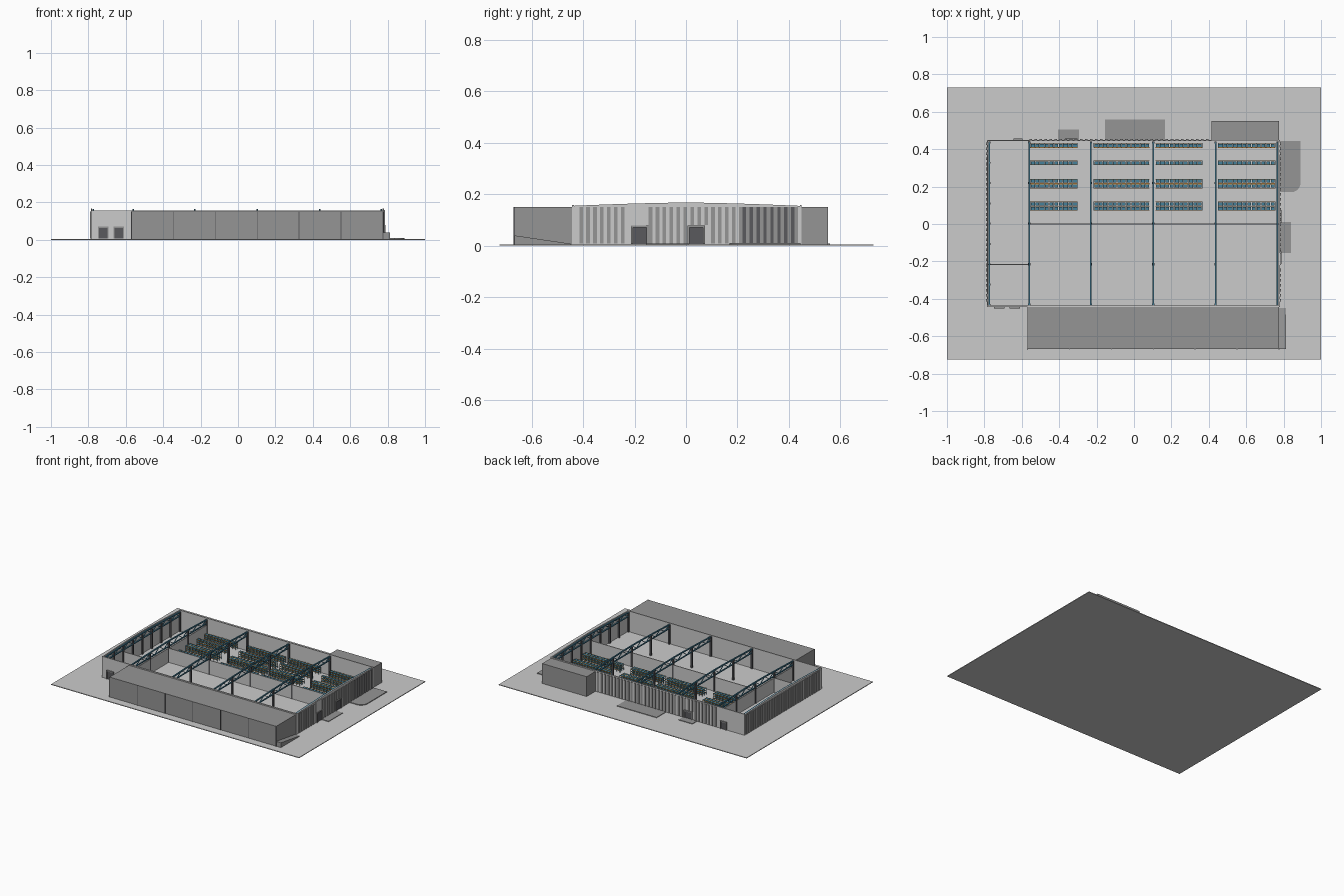
import bpy, bmesh, math
from mathutils import Vector, Matrix

if "Cube" in bpy.data.objects:
    bpy.data.objects.remove(bpy.data.objects["Cube"])


def mat(name, c):
    m = bpy.data.materials.new(name)
    m.diffuse_color = (*c, 1)
    m.use_nodes = True
    m.node_tree.nodes["Principled BSDF"].inputs["Base Color"].default_value = m.diffuse_color
    return m


BLUE = mat("steel_blue", (0.06, 0.22, 0.33))
ORANGE = mat("beam_orange", (0.75, 0.35, 0.08))
DARK = mat("dark_grey", (0.1, 0.1, 0.11))
MID = mat("mid_grey", (0.3, 0.3, 0.3))
LIGHT = mat("light_grey", (0.55, 0.55, 0.55))


def finish(name, bm, m=None):
    bmesh.ops.recalc_face_normals(bm, faces=bm.faces)
    me = bpy.data.meshes.new(name)
    bm.to_mesh(me)
    bm.free()
    if m:
        me.materials.append(m)
    ob = bpy.data.objects.new(name, me)
    bpy.context.collection.objects.link(ob)
    return ob


def add_box(bm, x0, x1, y0, y1, z0, z1):
    M = Matrix.Translation(((x0 + x1) / 2, (y0 + y1) / 2, (z0 + z1) / 2))
    bmesh.ops.create_cube(bm, size=1, matrix=M @ Matrix.Diagonal((x1 - x0, y1 - y0, z1 - z0, 1)))


def add_bar(bm, p, q, w):
    p, q = Vector(p), Vector(q)
    d = q - p
    M = Matrix.Translation((p + q) / 2) @ d.to_track_quat('Z', 'Y').to_matrix().to_4x4()
    bmesh.ops.create_cube(bm, size=1, matrix=M @ Matrix.Diagonal((w, w, d.length, 1)))


def boxes(name, items, m=None):
    bm = bmesh.new()
    for b in items:
        add_box(bm, *b)
    return finish(name, bm, m)


def prism(name, pts, offset, m=None):
    bm = bmesh.new()
    f = bm.faces.new([bm.verts.new(p) for p in pts])
    ext = bmesh.ops.extrude_face_region(bm, geom=[f])
    bmesh.ops.translate(bm, verts=[v for v in ext['geom'] if isinstance(v, bmesh.types.BMVert)], vec=offset)
    return finish(name, bm, m)


def roof_z(y):
    return 0.168 - 0.013 * (abs(y) / 0.445) ** 1.5


X0, X1, Y0, Y1, G, T = -0.787, 0.78, -0.443, 0.45, 0.006, 0.007

# Ground and pavements
boxes("ground_slab", [(-1, 1, -0.725, 0.73, 0, 0.005)], LIGHT)
boxes("building_floor", [(X0, X1, Y0, Y1, 0.004, 0.007)], LIGHT)
boxes("pavement", [(X1, 0.84, -0.155, 0.01, 0.003, 0.009),
                   (-0.155, 0.165, Y1, 0.56, 0.003, 0.009),
                   (-0.405, -0.295, Y1, 0.505, 0.003, 0.009)], MID)
r = 0.05
arc = [(0.89 - r + r * math.cos(a), 0.17 + r - r * math.sin(a), 0.003)
       for a in [i * math.pi / 16 for i in range(9)]]
prism("rounded_pavement", [(X1, 0.445, 0.003), (0.89, 0.445, 0.003)] + arc + [(X1, 0.17, 0.003)], (0, 0, 0.007), MID)

# Long walls and gently arched end walls
boxes("long_walls", [(X0, X1, Y0, Y0 + T, 0.004, 0.158), (X0, X1, Y1 - T, Y1, 0.004, 0.158)], LIGHT)
ys = [Y0 + (Y1 - Y0) * i / 16 for i in range(17)]
for name, x in (("left_end_wall", X0), ("right_end_wall", X1 - T)):
    prism(name, [(x, Y0, 0.004)] + [(x, y, roof_z(y)) for y in ys] + [(x, Y1, 0.004)], (T, 0, 0), LIGHT)

# Vertical cladding fins, interrupted by doors and plain panels
P, W, D = 0.027, 0.014, 0.005
DOORS_R = [(-0.21, -0.15), (0.01, 0.07)]
right, left, back, slots = [], [], [], []
for i in range(32):
    y = -0.415 + i * P
    if y + W > 0.445:
        continue
    left.append((X0 - D, X0, y, y + W, 0.008, 0.15))
    if -0.235 < y < -0.15:
        continue
    low = 0.08 if -0.005 < y < 0.072 else 0.008
    right.append((X1, X1 + D, y, y + W, low, 0.15))
    if y > 0.2 and y + P < 0.445:
        slots.append((X1, X1 + 0.001, y + W, y + P, 0.008, 0.15))
x = -0.56
while x < 0.40:
    low = 0.065 if -0.375 < x < -0.29 else 0.008
    back.append((x, x + W, Y1, Y1 + D, low, 0.15))
    x += P
boxes("cladding_fins", right + left + back, MID)
boxes("dark_slots", slots, DARK)
boxes("plain_panels", [(X1, X1 + D, -0.22, -0.155, 0.075, 0.16)], LIGHT)

# Doors with surrounding frames
leaves, frames = [], []
for a, b in DOORS_R:
    leaves.append((X1, X1 + 0.003, a, b, G, 0.075))
    frames += [(X1, X1 + 0.009, a - 0.004, a + 0.004, G, 0.075), (X1, X1 + 0.009, b - 0.004, b + 0.004, G, 0.075),
               (X1, X1 + 0.009, a - 0.004, b + 0.004, 0.071, 0.079)]
for c, w, h, y, s in ((-0.72, 0.025, 0.067, Y0, -1), (-0.637, 0.025, 0.067, Y0, -1),
                      (-0.335, 0.03, 0.06, Y1, 1), (-0.62, 0.022, 0.06, Y1, 1)):
    span = lambda d: sorted((y, y + s * d))
    leaves.append((c - w, c + w, *span(0.003), G, h))
    for k in (-w, w):
        frames.append((c + k - 0.003, c + k + 0.003, *span(0.008), G, h))
    frames.append((c - w - 0.003, c + w + 0.003, *span(0.008), h - 0.004, h + 0.003))
boxes("doors", leaves, DARK)
boxes("door_frames", frames, MID)

# Front and back annexes with panel joints, loading ramp
boxes("front_annex", [(-0.57, 0.775, -0.667, Y0, 0.004, 0.15)], MID)
boxes("front_annex_joints", [(-0.57 + 1.345 * i / 6 - 0.002, -0.57 + 1.345 * i / 6 + 0.002, -0.67, -0.666, 0.004, 0.15)
                             for i in range(7)], DARK)
boxes("back_annex", [(0.415, 0.775, Y1, 0.552, 0.004, 0.15)], MID)
prism("side_ramp", [(0.775, -0.667, 0.004), (0.775, -0.667, 0.04), (0.775, -0.45, 0.008), (0.775, -0.45, 0.004)],
      (0.038, 0, 0), MID)

# Interior partitions
boxes("partitions", [(-0.563, -0.557, Y0 + T, Y1 - T, G, 0.11),
                     (-0.56, X1 - T, -0.003, 0.003, G, 0.11),
                     (X0 + T, -0.56, -0.219, -0.213, G, 0.11)], LIGHT)

# Roof trusses on columns
bm = bmesh.new()
cols = []
N = 16
for x in (-0.56, -0.23, 0.103, 0.436):
    pts = [-0.432 + 0.868 * i / N for i in range(N + 1)]
    for i in range(N):
        a, b = pts[i], pts[i + 1]
        ta, tb = roof_z(a) - 0.007, roof_z(b) - 0.007
        add_bar(bm, (x, a, ta), (x, b, tb), 0.008)
        add_bar(bm, (x, a, 0.122), (x, b, 0.122), 0.007)
        lo, hi = ((x, a, 0.122), (x, b, tb)) if i % 2 else ((x, a, ta), (x, b, 0.122))
        add_bar(bm, lo, hi, 0.004)
    for y in pts[::4]:
        add_bar(bm, (x, y, 0.12), (x, y, roof_z(y) - 0.007), 0.006)
        cols.append((x - 0.006, x + 0.006, y - 0.006, y + 0.006, G, 0.15))
# End frames against the gable walls
for x in (X0 + 0.014, X1 - 0.014):
    pts = [-0.432 + 0.868 * i / 8 for i in range(9)]
    for i in range(9):
        y = pts[i]
        cols.append((x - 0.005, x + 0.005, y - 0.005, y + 0.005, G, 0.15))
        if i < 8:
            b = pts[i + 1]
            add_bar(bm, (x, y, roof_z(y) - 0.007), (x, b, roof_z(b) - 0.007), 0.008)
            add_bar(bm, (x, y, 0.122), (x, b, 0.122), 0.007)
            m = (y + b) / 2
            for e in (y, b):
                add_bar(bm, (x, e, 0.122), (x, m, roof_z(m) - 0.007), 0.004)
finish("roof_trusses", bm, BLUE)
boxes("columns", cols, DARK)

# Pallet racks: posts, beams and shelf decks
posts, beams, decks = [], [], []
for xa, xb in ((-0.555, -0.303), (-0.215, 0.083), (0.115, 0.365), (0.45, 0.755)):
    n = round((xb - xa) / 0.025)
    for yc in (0.42, 0.327, 0.229, 0.203, 0.107, 0.084):
        y0, y1 = yc - 0.011, yc + 0.011
        for i in range(n + 1):
            x = xa + (xb - xa) * i / n
            for y in (y0, y1):
                posts.append((x - 0.0012, x + 0.0012, y - 0.0012, y + 0.0012, G, 0.055))
            posts.append((x - 0.001, x + 0.001, y0, y1, 0.052, 0.054))
        for z in (0.02, 0.036, 0.052):
            for y in (y0, y1):
                beams.append((xa, xb, y - 0.0015, y + 0.0015, z - 0.002, z + 0.001))
            for i in range(n):
                x = xa + (xb - xa) * i / n
                w = (xb - xa) / n
                decks.append((x + 0.003, x + w - 0.003, y0 + 0.003, y1 - 0.003, z - 0.001, z + 0.001))
boxes("rack_posts", posts, BLUE)
boxes("rack_beams", beams, ORANGE)
boxes("rack_decks", decks, BLUE)
